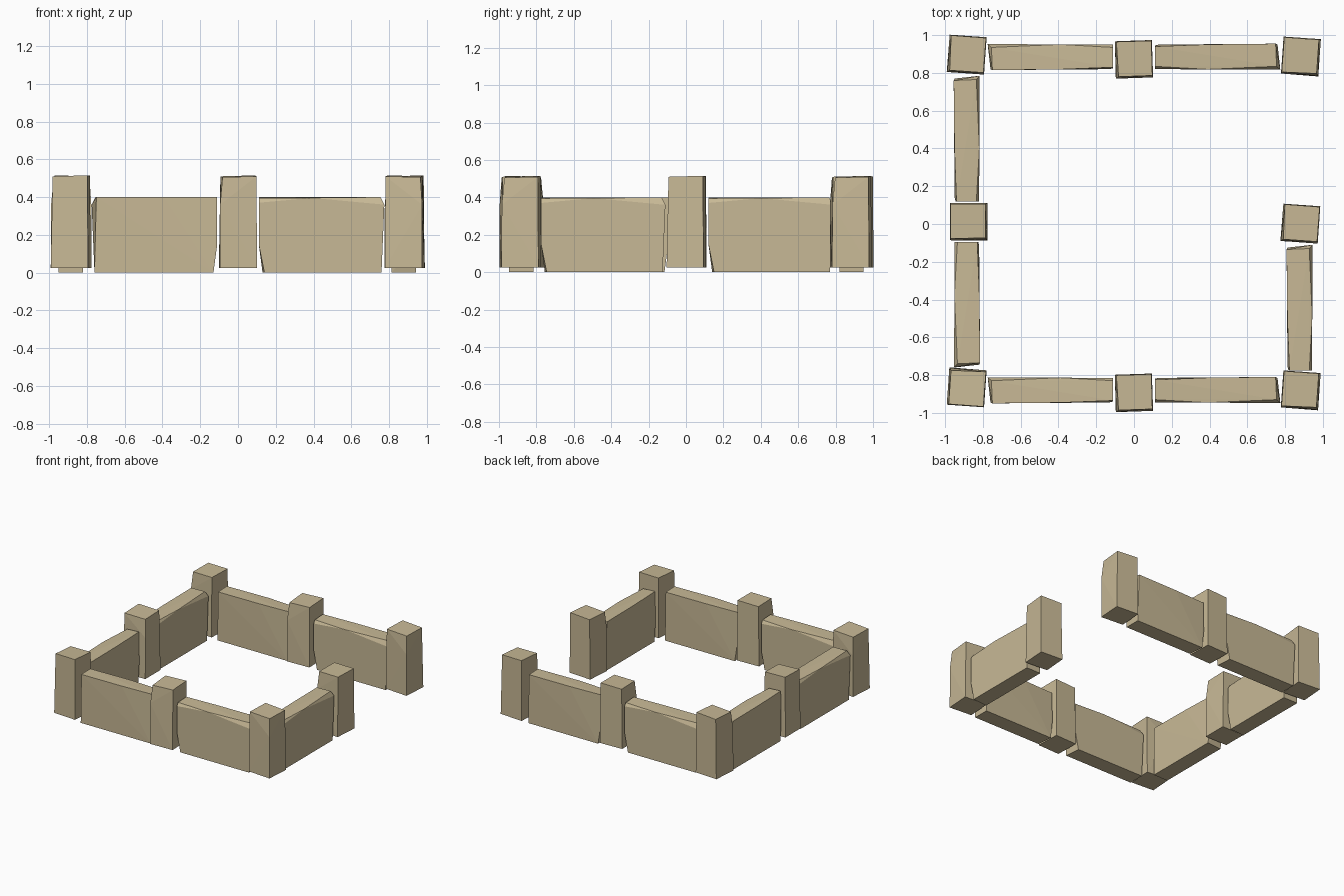
import bpy, bmesh
from math import radians
from mathutils import Matrix

cube = bpy.data.objects.get("Cube")
if cube:
    bpy.data.objects.remove(cube, do_unlink=True)

stone = bpy.data.materials.new("sandstone")
stone.use_nodes = True
colour = (0.578, 0.485, 0.305, 1)
stone.diffuse_color = colour
stone.node_tree.nodes["Principled BSDF"].inputs["Base Color"].default_value = colour


def hewn_block(name, points):
    """Faceted stone: the hull of a few corner points."""
    bm = bmesh.new()
    verts = [bm.verts.new(p) for p in points]
    result = bmesh.ops.convex_hull(bm, input=verts)
    unused = {v for v in result["geom_interior"] + result["geom_unused"]
              if isinstance(v, bmesh.types.BMVert)}
    bmesh.ops.delete(bm, geom=list(unused), context='VERTS')
    bmesh.ops.dissolve_limit(bm, angle_limit=radians(1), verts=bm.verts[:], edges=bm.edges[:])
    bmesh.ops.recalc_face_normals(bm, faces=bm.faces[:])
    mesh = bpy.data.meshes.new(name)
    bm.to_mesh(mesh)
    bm.free()
    mesh.materials.append(stone)
    return mesh


def place(name, mesh, x, y, turn):
    obj = bpy.data.objects.new(name, mesh)
    obj.matrix_world = Matrix.Translation((x, y, 0)) @ Matrix.Rotation(radians(turn), 4, 'Z')
    bpy.context.collection.objects.link(obj)


# Wall slab: chipped front top edge, undercut left end, skewed right end
wall = hewn_block("wall", [
    (-0.30, -0.065, 0), (0.32, -0.065, 0), (0.32, 0.065, 0), (-0.31, 0.065, 0),
    (-0.33, -0.065, 0.15), (-0.33, 0.06, 0.15),
    (-0.33, -0.065, 0.37), (-0.05, -0.066, 0.396), (0.335, -0.068, 0.36),
    (0.315, -0.05, 0.40), (0.31, 0.07, 0.40), (-0.05, 0.066, 0.40),
    (-0.33, 0.055, 0.40), (-0.33, -0.05, 0.395)])

# Post: slightly tapered and leaning, with one bulging corner
post = hewn_block("post", [
    (-0.10, -0.10, 0.025), (0.098, -0.10, 0.025), (0.098, 0.098, 0.025), (-0.098, 0.098, 0.025),
    (-0.098, -0.10, 0.36), (0.098, -0.098, 0.14),
    (-0.085, -0.09, 0.505), (0.094, -0.09, 0.51), (0.095, 0.094, 0.515), (-0.09, 0.095, 0.51)])

# Walls around the yard, with one gap on the left side
for side, y in (("front", -0.88), ("back", 0.885)):
    place(side + "_left_wall", wall, 0.44, y, 0)
    place(side + "_right_wall", wall, -0.44, y, 180)
place("right_back_wall", wall, -0.885, 0.45, 90)
place("right_front_wall", wall, -0.885, -0.425, 270)
place("left_front_wall", wall, 0.878, -0.445, 90)

# Posts at the corners and the middle of each side
for name, x, y, turn in (
        ("back_right_post", -0.885, 0.898, -4), ("back_middle_post", 0, 0.873, 2),
        ("back_left_post", 0.883, 0.888, 86), ("right_middle_post", -0.877, 0.012, 90),
        ("left_middle_post", 0.882, 0.003, -4), ("front_right_post", -0.885, -0.866, -94),
        ("front_middle_post", 0, -0.893, 2), ("front_left_post", 0.882, -0.88, 86)):
    place(name, post, x, y, turn)
